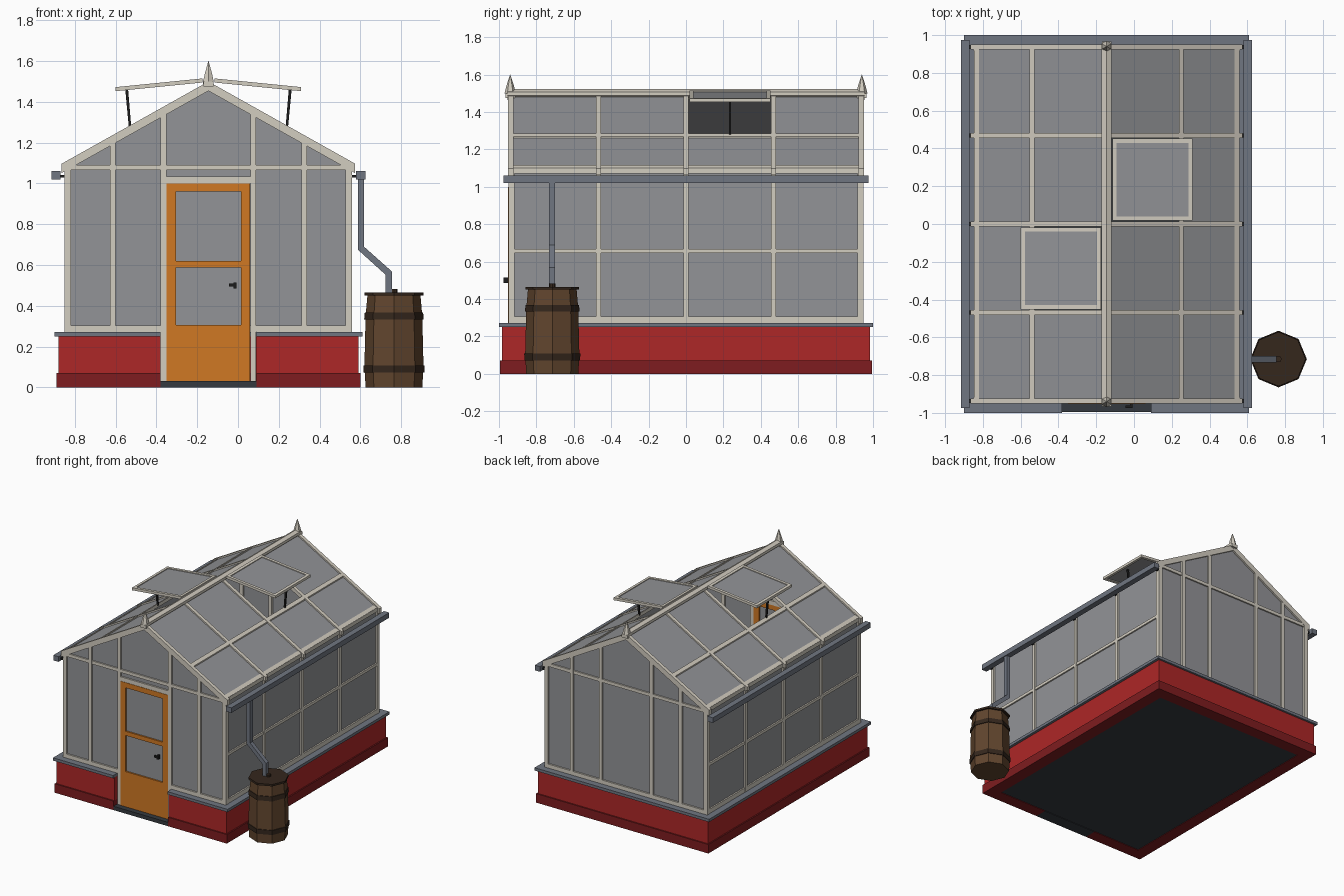
import bpy, bmesh
from mathutils import Matrix, Vector

if "Cube" in bpy.data.objects:
    bpy.data.objects.remove(bpy.data.objects["Cube"])

CX = -0.145  # house centre line; d = distance from it

def mat(name, *c):
    m = bpy.data.materials.new(name)
    m.diffuse_color = (*c, 1)
    m.use_nodes = True
    m.node_tree.nodes["Principled BSDF"].inputs["Base Color"].default_value = m.diffuse_color
    return m

CREAM = mat("cream_paint", .65, .61, .53)
GLASS = mat("glass", .29, .295, .31)
RED = mat("red_brick", .42, .02, .02)
DARKRED = mat("dark_red_brick", .21, .012, .014)
SLATE = mat("slate", .16, .18, .22)
DARK = mat("dark_stone", .035, .042, .05)
ORANGE = mat("orange_paint", .63, .19, .017)
WOOD = mat("barrel_wood", .12, .06, .027)
BAND = mat("dark_brown", .035, .02, .012)
BLACK = mat("black_metal", .012, .012, .012)

class Part:
    """Collects simple solids into one object."""
    def __init__(self, name, material):
        self.name, self.material, self.bm = name, material, bmesh.new()

    def box(self, x0, x1, y0, y1, z0, z1):
        m = (Matrix.Translation(((x0 + x1) / 2, (y0 + y1) / 2, (z0 + z1) / 2))
             @ Matrix.Diagonal((abs(x1 - x0), abs(y1 - y0), abs(z1 - z0), 1)))
        bmesh.ops.create_cube(self.bm, size=1, matrix=m)

    def prism(self, pts, y0, y1):
        """Extrude an x-z outline along y."""
        f = self.bm.faces.new([self.bm.verts.new((x, y0, z)) for x, z in pts])
        ext = bmesh.ops.extrude_face_region(self.bm, geom=[f])["geom"]
        bmesh.ops.translate(self.bm, vec=(0, y1 - y0, 0),
                            verts=[g for g in ext if isinstance(g, bmesh.types.BMVert)])
        if not f.is_valid or f not in self.bm.faces:
            return

    def slab(self, s, d0, d1, fz, up, down, y0, y1):
        """Sloped slab following height function fz(d) on side s."""
        self.prism([(CX + s * d0, fz(d0) + up), (CX + s * d1, fz(d1) + up),
                    (CX + s * d1, fz(d1) - down), (CX + s * d0, fz(d0) - down)], y0, y1)

    def cone(self, x, y, z0, z1, r0, r1, n=8):
        bmesh.ops.create_cone(self.bm, cap_ends=True, segments=n, radius1=r0, radius2=r1,
                              depth=z1 - z0, matrix=Matrix.Translation((x, y, (z0 + z1) / 2)))

    def done(self):
        bmesh.ops.recalc_face_normals(self.bm, faces=self.bm.faces[:])
        me = bpy.data.meshes.new(self.name)
        self.bm.to_mesh(me)
        self.bm.free()
        me.materials.append(self.material)
        ob = bpy.data.objects.new(self.name, me)
        bpy.context.collection.objects.link(ob)

roof = lambda d: 1.5 - .56 * d
BAYS = [-.937, -.468, 0, .468, .937]

# Base: plinth, wall and sill, each a ring with a door gap in front
for name, m, hx, hy, t, z0, z1 in [("plinth", DARKRED, .745, .995, .095, 0, .07),
                                   ("base_wall", RED, .735, .985, .085, .07, .25),
                                   ("sill", SLATE, .755, 1.0, .105, .25, .272)]:
    p = Part(name, m)
    for s in (-1, 1):
        p.box(CX + s * hx, CX + s * (hx - t), -hy, hy, z0, z1)
        p.box(CX + s * .235, CX + s * (hx - t), -hy, -hy + t, z0, z1)
    p.box(CX - hx + t, CX + hx - t, hy - t, hy, z0, z1)
    p.done()

p = Part("floor", DARK)
p.box(CX - .65, CX + .65, -.9, .9, .004, .03)
p.done()
p = Part("threshold", DARK)
p.box(CX - .235, CX + .235, -.995, -.9, 0, .03)
p.done()

# Timber frame
f = Part("wall_frame", CREAM)
for s in (-1, 1):
    for y in BAYS:  # side posts
        f.box(CX + s * .673, CX + s * .705, y - .013, y + .013, .272, 1.09)
    for z0, z1 in [(.272, .307), (.645, .667), (1.07, 1.1)]:  # side rails
        f.box(CX + s * .675, CX + s * .703, -.95, .95, z0, z1)
    for g in (-1, 1):  # gable posts, front (-1) and back (1)
        y0, y1 = g * .918, g * .95
        f.box(CX + s * .675, CX + s * .705, y0, y1, .272, 1.1)
        for d in (.22, .47):
            zb = .03 if (g < 0 and d < .3) else .272
            f.box(CX + s * (d - .014), CX + s * (d + .014), y0, y1, zb, roof(d) - .03)
        f.box(CX + s * (.22 if g < 0 else 0), CX + s * .7, y0, y1, .272, .303)
for g in (-1, 1):
    f.box(CX - .7, CX + .7, g * .918, g * .948, 1.065, 1.09)
f.box(CX - .21, CX + .21, -.95, -.918, 1.0, 1.033)
f.done()

# Roof bars, ridge and finials
r = Part("roof_frame", CREAM)
for s in (-1, 1):
    for y in BAYS:
        end = abs(y) > .9
        r.slab(s, 0, .72, roof, 0, .046 if end else .032, y - .014, y + .014)
    r.slab(s, .382, .408, roof, -.002, .03, -.937, .937)
    r.slab(s, .676, .702, roof, -.006, .03, -.937, .937)
r.prism([(CX - .026, 1.487), (CX - .026, 1.508), (CX, 1.522), (CX + .026, 1.508),
         (CX + .026, 1.487), (CX, 1.465)], -.955, .955)
r.done()
fi = Part("finials", CREAM)
for g in (-1, 1):
    fi.box(CX - .025, CX + .025, g * .915, g * .966, 1.475, 1.5)
    fi.cone(CX, g * .94, 1.5, 1.54, .03, .02, 6)
    fi.cone(CX, g * .94, 1.54, 1.6, .02, .001, 6)
fi.done()

# Glazing, leaving one open roof bay per side
g = Part("glazing", GLASS)
for s in (-1, 1):
    g.box(CX + s * .686, CX + s * .692, -.935, .935, .28, 1.09)
    for i in range(4):
        y0, y1 = BAYS[i], BAYS[i + 1]
        g.slab(s, .395, .7, roof, -.012, .018, y0, y1)
        if i != (2 if s > 0 else 1):
            g.slab(s, .01, .395, roof, -.012, .018, y0, y1)
top = [(CX + .69, roof(.69) - .03), (CX, 1.47), (CX - .69, roof(.69) - .03)]
g.prism([(CX - .69, .28), (CX + .69, .28)] + top, .931, .937)
g.prism([(CX - .69, .28), (CX - .21, .28), (CX - .21, 1.01), (CX + .21, 1.01),
         (CX + .21, .28), (CX + .69, .28)] + top, -.937, -.931)
g.done()

# Door
d = Part("door", ORANGE)
for s in (-1, 1):
    d.box(CX + s * .16, CX + s * .205, -.953, -.922, .03, 1.0)
for z0, z1 in [(.03, .305), (.587, .62), (.96, 1.0)]:
    d.box(CX - .16, CX + .16, -.953, -.922, z0, z1)
d.done()
d = Part("door_glass", GLASS)
d.box(CX - .165, CX + .165, -.941, -.935, .3, .965)
d.done()
k = Part("door_handle", BLACK)
k.box(-.022, -.008, -.975, -.95, .485, .515)
k.box(-.045, -.02, -.975, -.962, .494, .508)
k.done()

# Propped roof vents
vent = lambda q: 1.518 - .1 * q
vf, vg, st = Part("vent_frames", CREAM), Part("vent_glass", GLASS), Part("vent_stays", BLACK)
for s in (-1, 1):
    yc = s * .235
    for e in (-1, 1):
        vf.slab(s, .03, .455, vent, 0, .02, yc + e * .217, yc + e * .195)
    for d0, d1 in [(.03, .052), (.433, .455)]:
        vf.slab(s, d0, d1, vent, 0, .02, yc - .195, yc + .195)
    vg.slab(s, .04, .445, vent, -.006, .013, yc - .205, yc + .205)
    st.prism([(CX + s * q, z) for q, z in [(.378, 1.27), (.39, 1.27), (.408, 1.46), (.394, 1.46)]],
             yc - .006, yc + .006)
for p in (vf, vg, st):
    p.done()

# Gutters, brackets and downpipe
gu, br = Part("gutters", SLATE), Part("gutter_brackets", BLACK)
for s in (-1, 1):
    gu.box(CX + s * .725, CX + s * .77, -.975, .975, 1.02, 1.06)
    for y in BAYS:
        br.box(CX + s * .7, CX + s * .727, y - .01, y + .01, 1.028, 1.042)
gu.done()
br.done()
p = Part("downpipe", SLATE)
p.prism([(.588, 1.03), (.588, .675), (.723, .553), (.723, .455), (.755, .455),
         (.755, .568), (.618, .69), (.618, 1.03)], -.732, -.7)
p.done()

# Water barrel
BX, BY = .765, -.715
b = Part("barrel", WOOD)
prof = [(0, .139), (.1, .145), (.35, .139), (.452, .13)]
for (z0, r0), (z1, r1) in zip(prof, prof[1:]):
    b.cone(BX, BY, z0, z1, r0, r1)
b.done()
b = Part("barrel_bands", BAND)
b.cone(BX, BY, .072, .108, .149, .15)
b.cone(BX, BY, .333, .368, .146, .143)
b.cone(BX, BY, .45, .465, .144, .144)
b.cone(BX, BY, .465, .482, .017, .017)
b.done()
